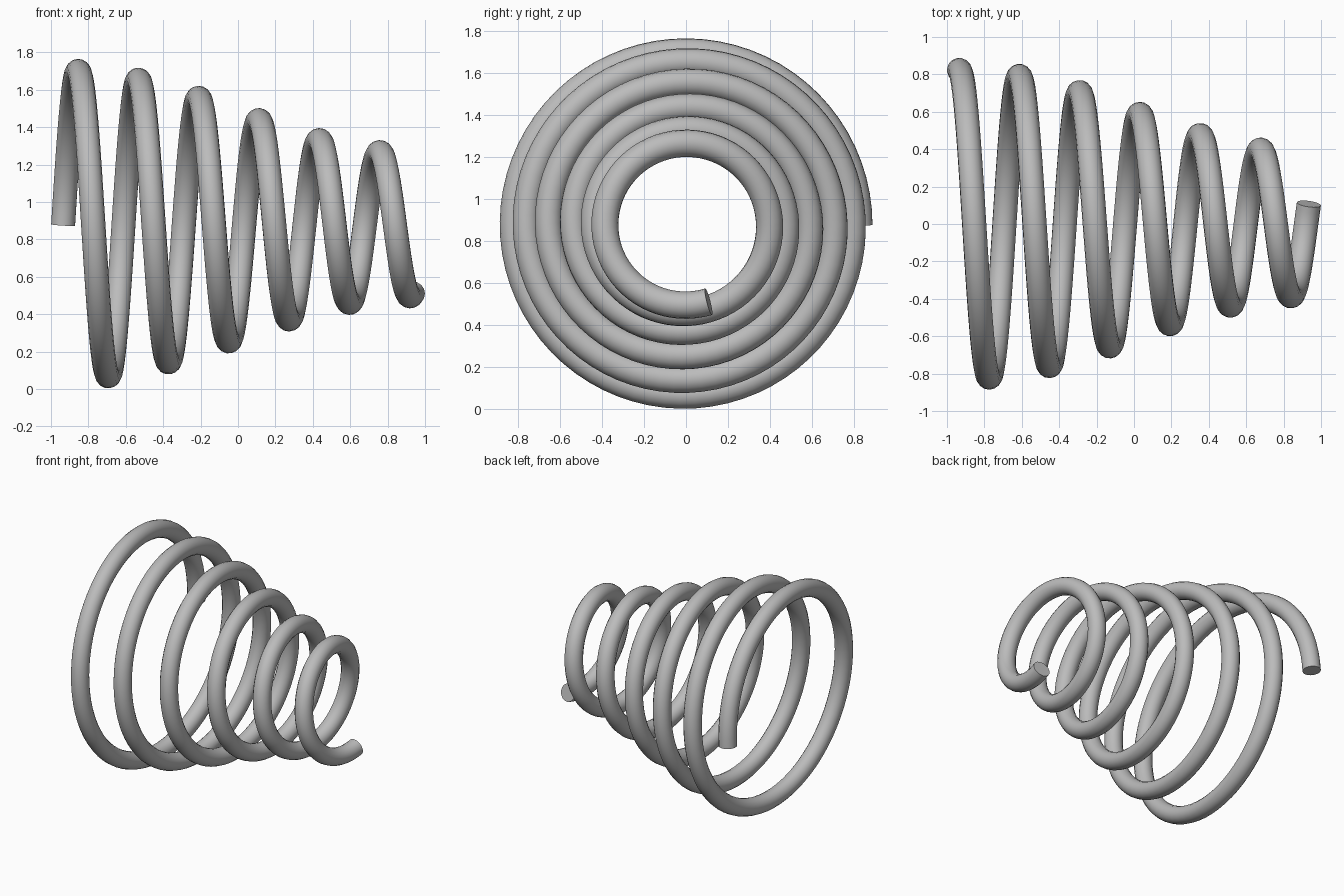
import bpy
import bmesh
from math import sin, cos, pi, tau

cube = bpy.data.objects.get("Cube")
if cube:
    bpy.data.objects.remove(cube, do_unlink=True)

# Grey metal
grey = bpy.data.materials.new("grey_metal")
grey.use_nodes = True
colour = (0.5, 0.5, 0.5, 1)
grey.diffuse_color = colour
grey.node_tree.nodes["Principled BSDF"].inputs["Base Color"].default_value = colour

# Tapering coil: radius eases from wide to narrow along x
TURNS, STEPS = 5.797, 420
WIDE, NARROW, WIRE = 0.826, 0.38, 0.065
X_START, X_END, Y_MID, Z_MID = -0.935, 0.935, -0.003, 0.876


def coil_point(t):
    radius = NARROW + (WIDE - NARROW) * (1 + cos(pi * t)) / 2
    angle = tau * TURNS * t
    return (X_START + (X_END - X_START) * t,
            Y_MID + radius * cos(angle),
            Z_MID + radius * sin(angle))


# Wire path with a round section and flat end caps
curve = bpy.data.curves.new("coil_spring", "CURVE")
curve.dimensions = "3D"
curve.bevel_depth = WIRE
curve.bevel_resolution = 6
curve.use_fill_caps = True
path = curve.splines.new("POLY")
path.points.add(STEPS)
for i, point in enumerate(path.points):
    point.co = (*coil_point(i / STEPS), 1)
curve.materials.append(grey)

spring = bpy.data.objects.new("coil_spring", curve)
bpy.context.collection.objects.link(spring)
bpy.ops.object.select_all(action="DESELECT")
spring.select_set(True)
bpy.context.view_layer.objects.active = spring
bpy.ops.object.convert(target="MESH")
spring = bpy.context.object

# Weld the caps on, then smooth the wire and keep the cut ends sharp
bm = bmesh.new()
bm.from_mesh(spring.data)
bmesh.ops.remove_doubles(bm, verts=bm.verts, dist=0.0005)
bmesh.ops.recalc_face_normals(bm, faces=bm.faces)
bm.to_mesh(spring.data)
bm.free()
bpy.ops.object.shade_smooth_by_angle()
